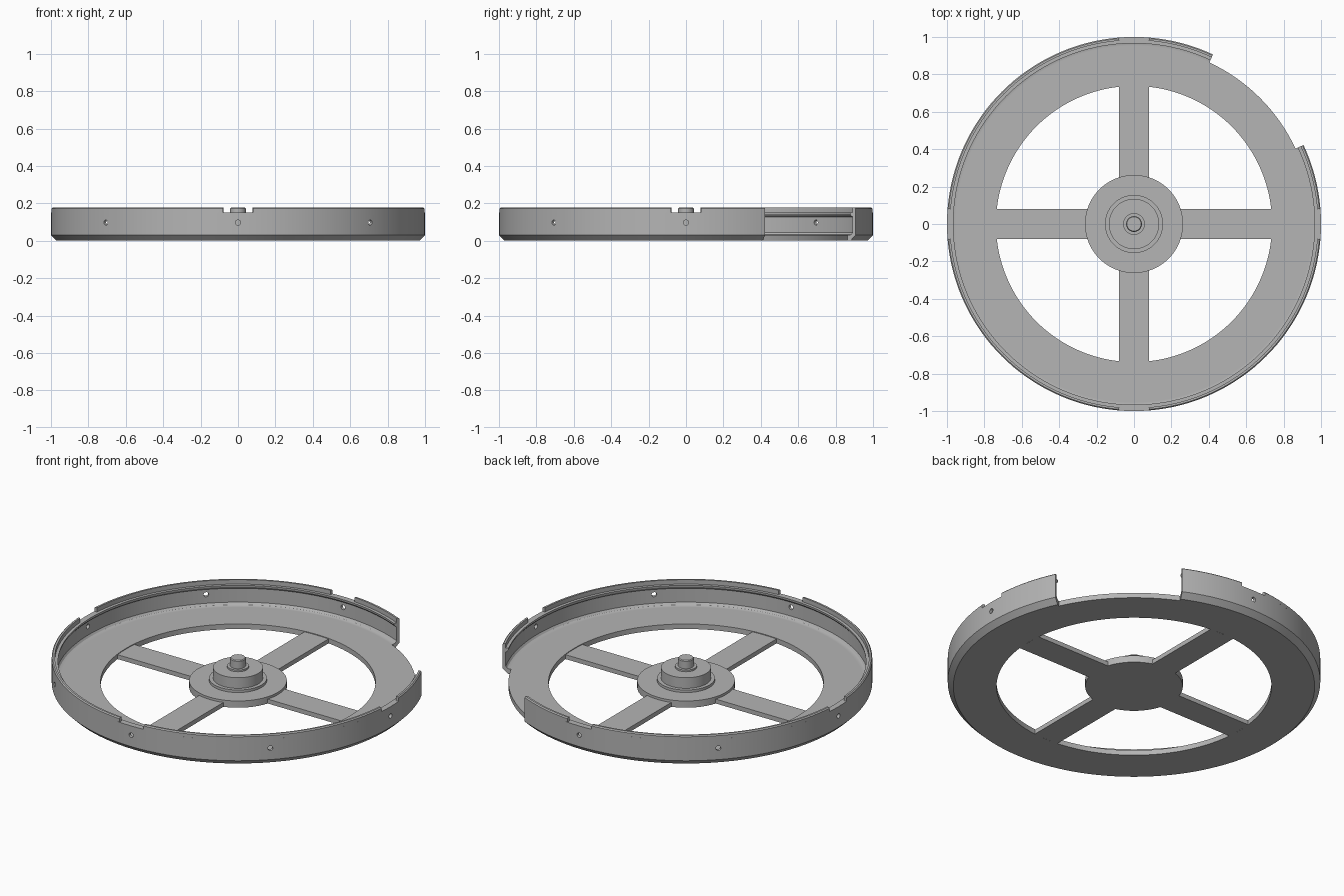
import bpy, bmesh
from math import sin, cos, asin, radians, degrees, tau

if "Cube" in bpy.data.objects:
    bpy.data.objects.remove(bpy.data.objects["Cube"])

grey = bpy.data.materials.new("mid_grey")
grey.use_nodes = True
grey.diffuse_color = (0.46, 0.46, 0.46, 1)
grey.node_tree.nodes["Principled BSDF"].inputs["Base Color"].default_value = grey.diffuse_color


def finish(bm, name):
    bmesh.ops.recalc_face_normals(bm, faces=bm.faces)
    mesh = bpy.data.meshes.new(name)
    bm.to_mesh(mesh)
    bm.free()
    mesh.materials.append(grey)
    obj = bpy.data.objects.new(name, mesh)
    bpy.context.collection.objects.link(obj)
    return obj


def smooth(obj):
    bpy.ops.object.select_all(action="DESELECT")
    obj.select_set(True)
    bpy.context.view_layer.objects.active = obj
    bpy.ops.object.shade_smooth_by_angle(angle=radians(25))


def revolve(name, profile, start=0, end=360, closed=True):
    """Sweep an (r, z) section about z; an open section starts and ends on the axis."""
    bm = bmesh.new()
    full = end - start >= 360
    steps = max(4, round((end - start) / 2.5))
    rows = []
    for i in range(steps if full else steps + 1):
        a = radians(start + (end - start) * i / steps)
        rows.append([bm.verts.new((r * cos(a), r * sin(a), z)) for r, z in profile])
    n = len(profile)
    for i in range(steps):
        a, b = rows[i], rows[(i + 1) % len(rows)]
        for j in range(n if closed else n - 1):
            k = (j + 1) % n
            bm.faces.new((a[j], a[k], b[k], b[j]))
    if not full:
        bm.faces.new(rows[0])
        bm.faces.new(rows[-1])
    if not closed:
        bmesh.ops.remove_doubles(bm, verts=bm.verts, dist=1e-5)
    return finish(bm, name)


def box(name, size, centre, angle):
    bm = bmesh.new()
    bmesh.ops.create_cube(bm, size=1)
    for v in bm.verts:
        x, y, z = (v.co[i] * size[i] + centre[i] for i in range(3))
        v.co = (x * cos(angle) - y * sin(angle), x * sin(angle) + y * cos(angle), z)
    return finish(bm, name)


# Flat base ring and spokes
floor = 0.03
smooth(revolve("base_ring", [(0.738, 0), (0.953, 0), (0.953, floor), (0.738, floor)]))
for i in range(4):
    box(f"spoke_{i + 1}", (0.5, 0.158, 0.026), (0.487, 0, 0.013), tau * i / 4)

# Stepped hub with centre pin
smooth(revolve("hub", [(0, 0), (0.262, 0), (0.262, 0.04), (0.155, 0.04), (0.155, 0.055),
                       (0.134, 0.055), (0.134, 0.118), (0.058, 0.118), (0.058, 0.128),
                       (0.042, 0.128), (0.042, 0.172), (0.038, 0.177), (0, 0.177)], closed=False))

# Rim wall, open over one quarter-facing gap
gap_start, gap_end = 25, 65
shelf = 0.152
wall = revolve("rim_wall", [(0.953, 0), (0.97, 0), (1, 0.03), (1, shelf), (0.966, shelf),
                            (0.967, 0.143), (0.974, 0.133), (0.983, 0.127), (0.983, 0.045),
                            (0.975, 0.034), (0.965, floor), (0.953, floor)],
               gap_end, gap_start + 360)

# Small round holes through the wall
bm = bmesh.new()
for i in range(8):
    if i == 1:
        continue
    a = tau * i / 8
    ring = bmesh.ops.create_cone(bm, segments=16, radius1=0.014, radius2=0.014,
                                 depth=0.14, cap_ends=True)["verts"]
    for v in ring:
        x, y, z = v.co
        v.co = ((z + 0.98) * cos(a) - x * sin(a), (z + 0.98) * sin(a) + x * cos(a), 0.097 + y)
cutter = finish(bm, "hole_cutter")
cutter.hide_render = True
mod = wall.modifiers.new("holes", "BOOLEAN")
mod.operation = "DIFFERENCE"
mod.solver = "EXACT"
mod.object = cutter
bpy.context.view_layer.objects.active = wall
bpy.ops.object.modifier_apply(modifier=mod.name)
bpy.data.objects.remove(cutter)
smooth(wall)

# Thin raised lip, interrupted by a notch on each axis
half = degrees(asin(0.08))
edges = [gap_end] + [e for c in (90, 180, 270, 360) for e in (c - half, c + half)] + [gap_start + 360]
lip = [(0.983, shelf), (1, shelf), (1, 0.172), (0.994, 0.178), (0.983, 0.178)]
for i in range(0, len(edges), 2):
    smooth(revolve(f"rim_lip_{i // 2 + 1}", lip, edges[i], edges[i + 1]))
